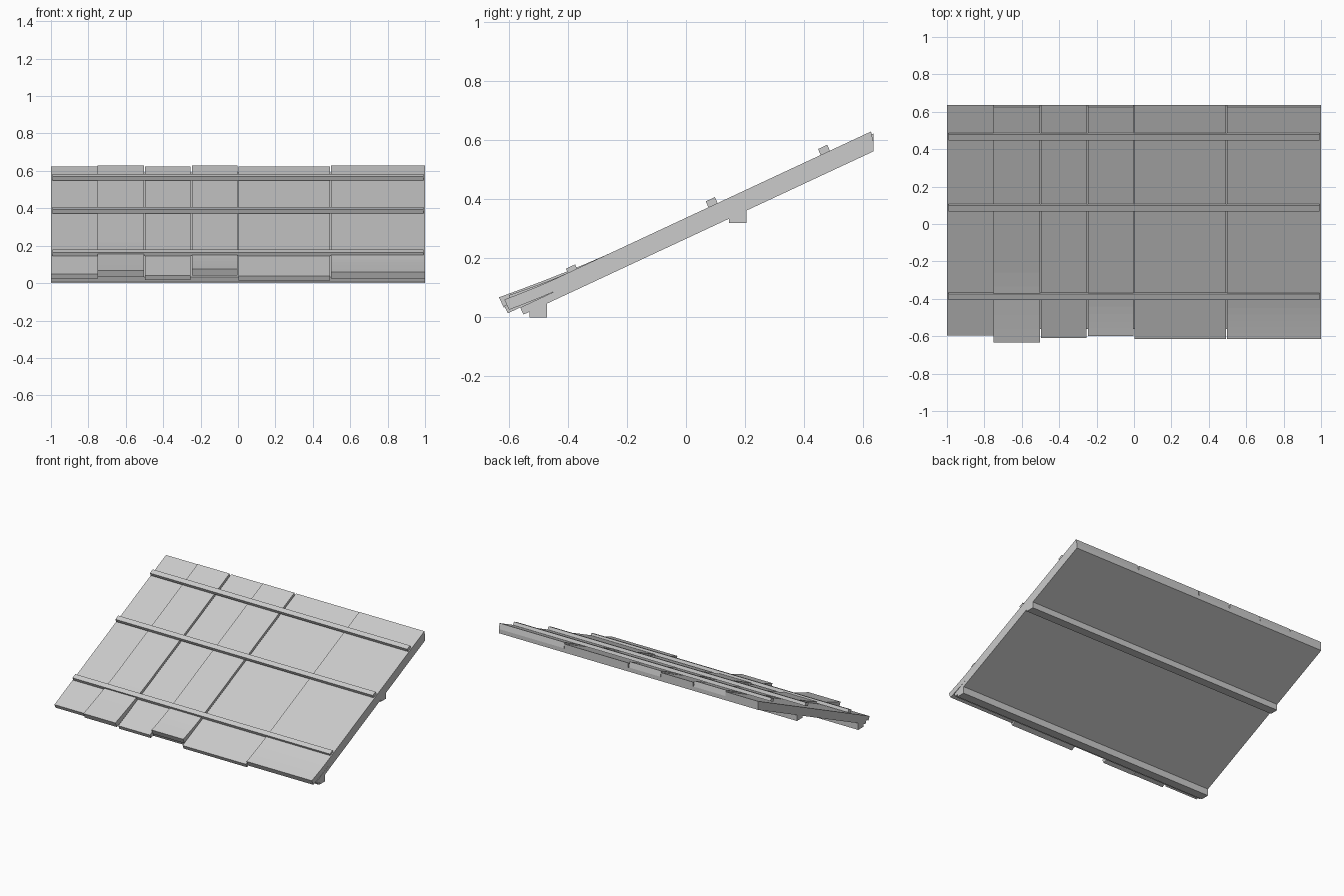
import bpy, bmesh, math

if "Cube" in bpy.data.objects:
    bpy.data.objects.remove(bpy.data.objects["Cube"])

grey = bpy.data.materials.new("plain_grey")
grey.use_nodes = True
colour = (0.6, 0.6, 0.6, 1)
grey.diffuse_color = colour
grey.node_tree.nodes["Principled BSDF"].inputs["Base Color"].default_value = colour

ANGLE = math.radians(25)
TAN, SIN, COS = math.tan(ANGLE), math.sin(ANGLE), math.cos(ANGLE)
BACK = 0.635
UNDER, DECK, LOW, HIGH = 0.266, 0.295, 0.326, 0.337  # heights of the slope layers at y = 0


def on_slope(y, base):
    return (y, base + TAN * y)


def drop(point, depth):
    """Move a profile point down, square to the slope."""
    return (point[0] + SIN * depth, point[1] - COS * depth)


def extrude(name, profile, x0, x1):
    """Closed (y, z) profile swept along x."""
    bm = bmesh.new()
    face = bm.faces.new([bm.verts.new((x0, y, z)) for y, z in profile])
    swept = bmesh.ops.extrude_face_region(bm, geom=[face])["geom"]
    moved = [v for v in swept if isinstance(v, bmesh.types.BMVert)]
    bmesh.ops.translate(bm, verts=moved, vec=(x1 - x0, 0, 0))
    bmesh.ops.recalc_face_normals(bm, faces=bm.faces)
    mesh = bpy.data.meshes.new(name)
    bm.to_mesh(mesh)
    bm.free()
    mesh.materials.append(grey)
    obj = bpy.data.objects.new(name, mesh)
    bpy.context.collection.objects.link(obj)
    return obj


# Sloped base slab, cut square at the eave and plumb at the back
eave = on_slope(-0.55, UNDER)
extrude("roof_slab", [eave, drop(eave, (UNDER - DECK) * COS),
                      on_slope(BACK, DECK), on_slope(BACK, UNDER)], -1, 1)


def board(name, x0, x1, front, surface, bend=None, lift=0):
    """Roof board whose eave end may curl upward from y = bend."""
    depth = (surface - DECK) * COS
    top = [on_slope(front, surface)]
    if bend is not None:
        steps = 5
        top = []
        for i in range(steps + 1):
            t = 1 - i / steps
            y, z = on_slope(bend + (front - bend) * t, surface)
            top.append((y, z + lift * t ** 1.5))
    under = [drop(p, depth) for p in top]
    back_y = BACK if surface == LOW else BACK - 0.009
    profile = top + [on_slope(back_y, surface), on_slope(BACK, DECK)] + under[::-1]
    extrude(name, profile, x0, x1)


# Six boards, alternating low and raised: left edge, right edge, eave y, ...
boards = [
    (-1, -0.75, -0.595, LOW),
    (-0.75, -0.503, -0.633, HIGH, -0.26, 0.026),
    (-0.497, -0.253, -0.61, LOW),
    (-0.247, -0.003, -0.6, HIGH, -0.4, 0.018),
    (0.003, 0.492, -0.615, LOW),
    (0.497, 1, -0.615, HIGH, -0.45, 0.01),
]
for i, spec in enumerate(boards):
    extra = spec[4:]
    board(f"roof_board_{i + 1}", *spec[:4], *extra)

# Battens laid across the boards
for label, y, offset in (("upper", 0.456, 0), ("middle", 0.076, 0), ("lower", -0.397, -0.007)):
    near = on_slope(y, HIGH + offset)
    far = on_slope(y + 0.031, HIGH + offset)
    extrude(f"{label}_batten", [near, far, drop(far, -0.022), drop(near, -0.022)],
            -0.993, 0.993)

# Support beams under the slab
for label, y, bottom in (("front", -0.53, 0), ("rear", 0.145, 0.32)):
    y1 = y + 0.06
    extrude(f"{label}_beam", [(y, bottom), (y1, bottom), on_slope(y1, UNDER + 0.01),
                              on_slope(y, UNDER + 0.01)], -1, 1)
